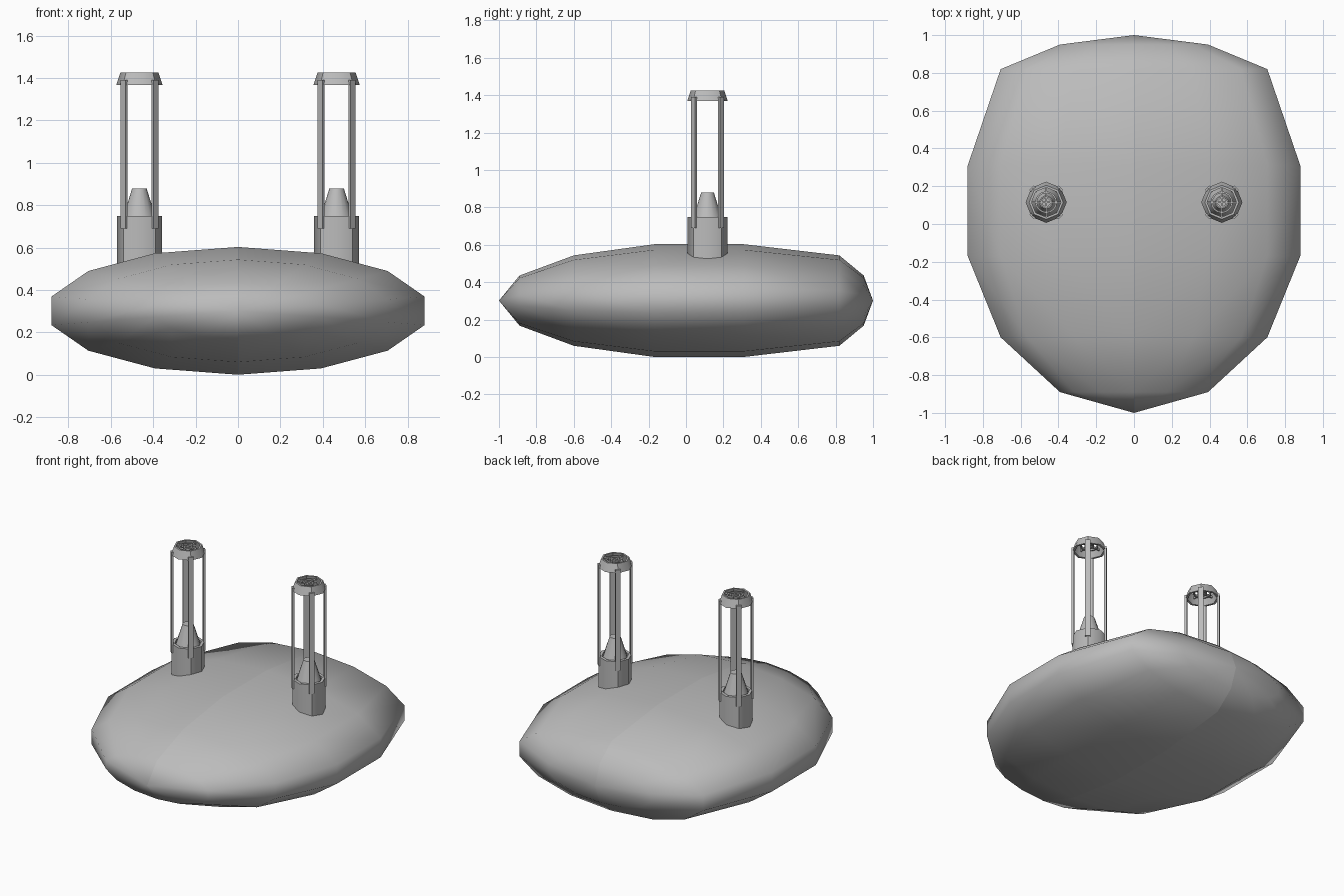
import bpy, bmesh
from math import sin, cos, pi
from mathutils import Matrix, Vector

cube = bpy.data.objects.get("Cube")
if cube:
    bpy.data.objects.remove(cube, do_unlink=True)

grey = bpy.data.materials.new("plain grey")
grey.use_nodes = True
grey.diffuse_color = (0.5, 0.5, 0.5, 1)
grey.node_tree.nodes["Principled BSDF"].inputs["Base Color"].default_value = (0.5, 0.5, 0.5, 1)


def finish(name, bm, loc=(0, 0, 0)):
    mesh = bpy.data.meshes.new(name)
    bm.to_mesh(mesh)
    bm.free()
    mesh.materials.append(grey)
    obj = bpy.data.objects.new(name, mesh)
    obj.location = loc
    bpy.context.collection.objects.link(obj)
    return obj


def lathe(name, profile, sides, loc, closed):
    """Spin an (r, z) profile; a closed profile makes a ring, an open one is capped."""
    bm = bmesh.new()
    rings = [[bm.verts.new((r * cos(2 * pi * i / sides), r * sin(2 * pi * i / sides), z))
              for i in range(sides)] for r, z in profile]
    pairs = list(zip(rings, rings[1:]))
    if closed:
        pairs.append((rings[-1], rings[0]))
    for a, b in pairs:
        for i in range(sides):
            j = (i + 1) % sides
            bm.faces.new((a[i], a[j], b[j], b[i]))
    if not closed:
        bm.faces.new(rings[0][::-1])
        bm.faces.new(rings[-1])
    bmesh.ops.recalc_face_normals(bm, faces=bm.faces)
    for f in bm.faces:
        f.smooth = True
    # Octagonal parts are four curved panels meeting at sharp diagonal corners
    for e in bm.edges:
        a, b = (v.co for v in e.verts)
        upright = abs(a.z - b.z) > 0.001
        diagonal = abs(abs(a.x) - abs(a.y)) < 0.001
        e.smooth = upright and not (sides == 8 and diagonal)
    return finish(name, bm, loc)


def add_bar(bm, centre, size, turn):
    matrix = (Matrix.Rotation(turn, 4, 'Z') @ Matrix.Translation(centre)
              @ Matrix.Diagonal(Vector((*size, 1))))
    bmesh.ops.create_cube(bm, size=1, matrix=matrix)


# Egg-shaped hull: half a sphere with poles at front and back, mirrored with a centre seam
stations = [-0.89, -0.6, -0.17, 0.31, 0.82, 0.95]
mid = 0.302
bm = bmesh.new()
rings = []
for k, y in enumerate(stations, 1):
    s = sin(k * pi / 7)
    rings.append([bm.verts.new((0.926 * s * sin(j * pi / 7), y, mid + 0.309 * s * cos(j * pi / 7)))
                  for j in range(8)])
nose = bm.verts.new((0, -1, mid))
tail = bm.verts.new((0, 1, mid))
for j in range(7):
    bm.faces.new((nose, rings[0][j], rings[0][j + 1]))
    bm.faces.new((tail, rings[-1][j + 1], rings[-1][j]))
    for a, b in zip(rings, rings[1:]):
        bm.faces.new((a[j], b[j], b[j + 1], a[j + 1]))
bm.normal_update()
if sum(f.normal.x for f in bm.faces) < 0:
    bmesh.ops.reverse_faces(bm, faces=bm.faces)
for f in bm.faces:
    f.smooth = True
hull = finish("hull", bm)
mirror = hull.modifiers.new("mirror", 'MIRROR')
mirror.use_mirror_merge = False

# Two open towers on top of the hull
for side, x in (("left", 0.465), ("right", -0.465)):
    loc = (x, 0.115, 0)

    # Octagonal cup and the cone standing in it
    lathe(side + "_tower_base",
          [(0.106, 0.42), (0.106, 0.75), (0.086, 0.75), (0.086, 0.7), (0.02, 0.7), (0.02, 0.42)],
          8, loc, True)
    lathe(side + "_cone", [(0.08, 0.7), (0.076, 0.745), (0.034, 0.88)], 16, loc, False)

    # Four corner posts
    bm = bmesh.new()
    for i in range(4):
        add_bar(bm, (0.103, 0, 1.04), (0.014, 0.033, 0.7), pi / 4 + i * pi / 2)
    finish(side + "_posts", bm, loc)

    # Flared cap ring
    lathe(side + "_cap",
          [(0.109, 1.368), (0.09, 1.425), (0.078, 1.425), (0.094, 1.368)], 8, loc, True)

    # Grille in the cap: crossed bars and rings
    bm = bmesh.new()
    for i in range(2):
        add_bar(bm, (0, 0, 1.408), (0.165, 0.008, 0.014), i * pi / 2)
    finish(side + "_grille_bars", bm, loc)
    for name, r in (("outer", 0.058), ("inner", 0.03)):
        lathe(f"{side}_grille_{name}_ring",
              [(r, 1.4), (r, 1.415), (r - 0.009, 1.415), (r - 0.009, 1.4)], 16, loc, True)
